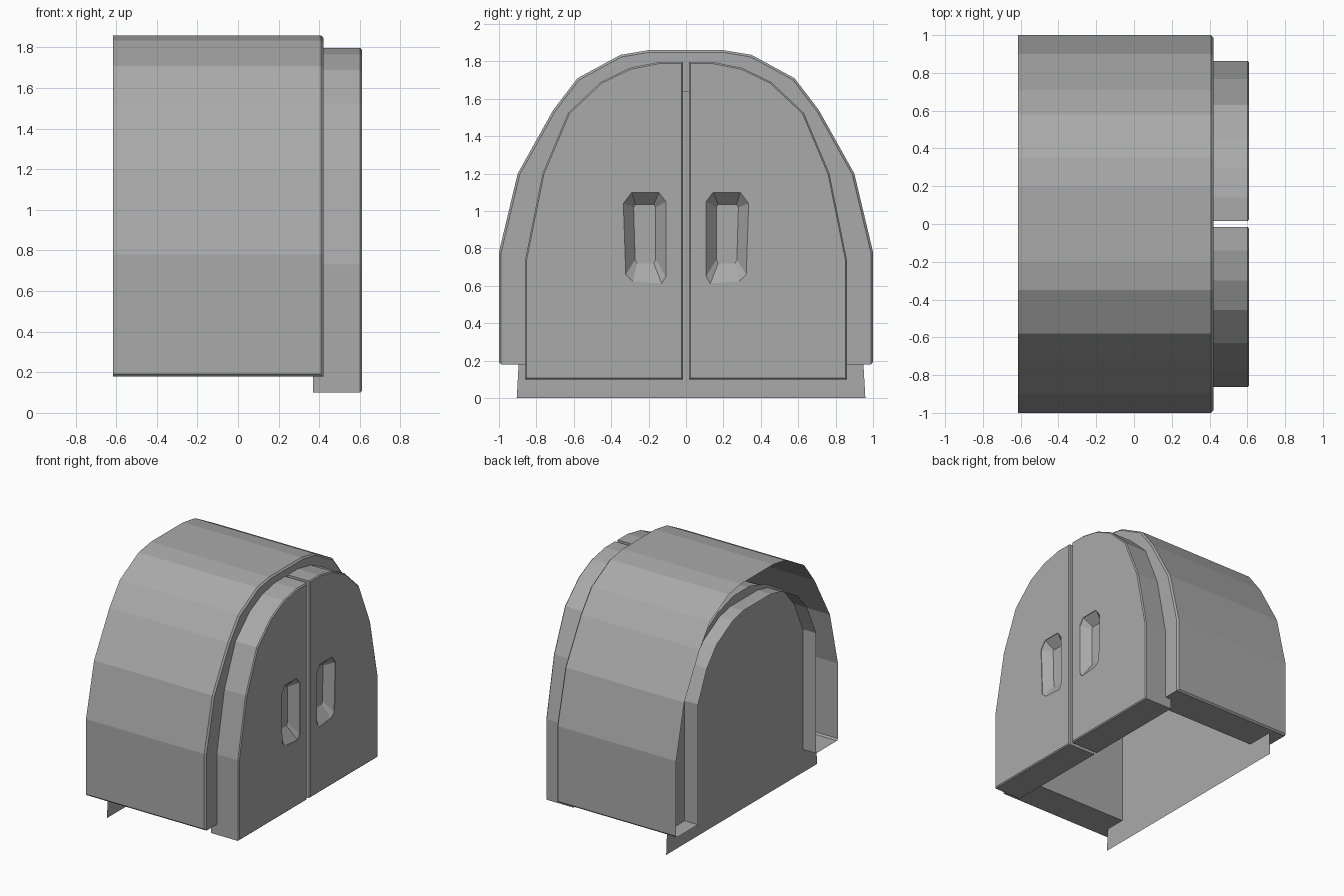
import bpy, bmesh

if "Cube" in bpy.data.objects:
    bpy.data.objects.remove(bpy.data.objects["Cube"])

grey = bpy.data.materials.new("plain grey")
grey.diffuse_color = (0.40, 0.40, 0.40, 1)
grey.use_nodes = True
grey.node_tree.nodes["Principled BSDF"].inputs["Base Color"].default_value = grey.diffuse_color


def finish(name, bm, bevel_edges=(), width=0.01):
    """Bevel chosen edges, then store the mesh as an object."""
    if bevel_edges:
        bmesh.ops.bevel(bm, geom=list(bevel_edges), offset=width, segments=1,
                        affect='EDGES', clamp_overlap=True)
    bmesh.ops.recalc_face_normals(bm, faces=bm.faces[:])
    mesh = bpy.data.meshes.new(name)
    bm.to_mesh(mesh)
    bm.free()
    mesh.materials.append(grey)
    ob = bpy.data.objects.new(name, mesh)
    bpy.context.collection.objects.link(ob)
    return ob


def arch(half, centre=0.0):
    """Full arch from its half profile, running from +y over the top to -y."""
    return [(centre + y, z) for y, z in half] + [(centre - y, z) for y, z in reversed(half)]


def ring(bm, points, x):
    return [bm.verts.new((x, y, z)) for y, z in points]


def bridge(bm, a, b, closed=False):
    n = len(a)
    for i in range(n if closed else n - 1):
        j = (i + 1) % n
        bm.faces.new((a[i], a[j], b[j], b[i]))


# Arched surround: a hollow channel, open at the back
BACK, FRONT = -0.615, 0.42
outer = arch([(1.0, 0.18), (1.0, 0.78), (0.9, 1.2), (0.71, 1.54),
              (0.58, 1.71), (0.35, 1.835), (0.2, 1.86)])
inner = arch([(0.73, 0.18), (0.73, 0.75), (0.73, 1.12), (0.62, 1.36),
              (0.5, 1.5), (0.3, 1.61), (0.17, 1.64)])
bm = bmesh.new()
ob_, of = ring(bm, outer, BACK), ring(bm, outer, FRONT)
ib, inf = ring(bm, inner, BACK), ring(bm, inner, FRONT)
bridge(bm, ob_, of)
bridge(bm, of, inf)
bridge(bm, inf, ib)
for i in (0, -1):
    bm.faces.new((ob_[i], of[i], inf[i], ib[i]))
front_rim = set(of)
edges = [e for e in bm.edges if set(e.verts) <= front_rim
         or set(e.verts) in ({ob_[0], of[0]}, {ob_[-1], of[-1]})]
finish("arched_surround", bm, edges, 0.012)

# Thin back panel, slightly off centre
bm = bmesh.new()
panel = arch([(0.932, 0.0), (0.915, 0.3), (0.89, 0.75), (0.84, 1.08), (0.7, 1.33),
              (0.5, 1.53), (0.3, 1.65), (0.1, 1.71)], 0.027)
bm.faces.new(ring(bm, panel, -0.5))
finish("back_panel", bm)

# Double doors with recessed hand grips
door = [(0.015, 0.1), (0.862, 0.1), (0.862, 0.73), (0.767, 1.2), (0.63, 1.525),
        (0.455, 1.69), (0.3, 1.765), (0.14, 1.797), (0.015, 1.797)]
grip_rim = [(0.335, 1.04), (0.29, 1.1), (0.145, 1.1), (0.108, 1.05),
            (0.108, 0.65), (0.13, 0.612), (0.285, 0.625), (0.322, 0.66)]
grip_floor = [(0.28, 1.02), (0.27, 1.035), (0.172, 1.035), (0.162, 1.02),
              (0.162, 0.74), (0.172, 0.72), (0.262, 0.72), (0.272, 0.74)]
DOOR_BACK, DOOR_FRONT = 0.37, 0.61

for side, label in ((1, "right"), (-1, "left")):
    def flip(points):
        return [(side * y, z) for y, z in points]

    bm = bmesh.new()
    a, b = ring(bm, flip(door), DOOR_BACK), ring(bm, flip(door), DOOR_FRONT)
    bridge(bm, a, b, True)
    bm.faces.new(a)
    bm.faces.new(b)
    rim = set(b)
    leaf = finish(label + "_door", bm, [e for e in bm.edges if set(e.verts) <= rim], 0.008)

    # Tapered cutter for the grip
    bm = bmesh.new()
    rings = [ring(bm, flip(grip_rim), 0.66), ring(bm, flip(grip_rim), DOOR_FRONT - 0.004),
             ring(bm, flip(grip_floor), 0.54)]
    bridge(bm, rings[0], rings[1], True)
    bridge(bm, rings[1], rings[2], True)
    bm.faces.new(rings[0])
    bm.faces.new(rings[2])
    cutter = finish(label + "_grip_cutter", bm)
    cutter.hide_render = True
    cutter.hide_viewport = True
    cut = leaf.modifiers.new("grip", 'BOOLEAN')
    cut.operation = 'DIFFERENCE'
    cut.solver = 'EXACT'
    cut.object = cutter
